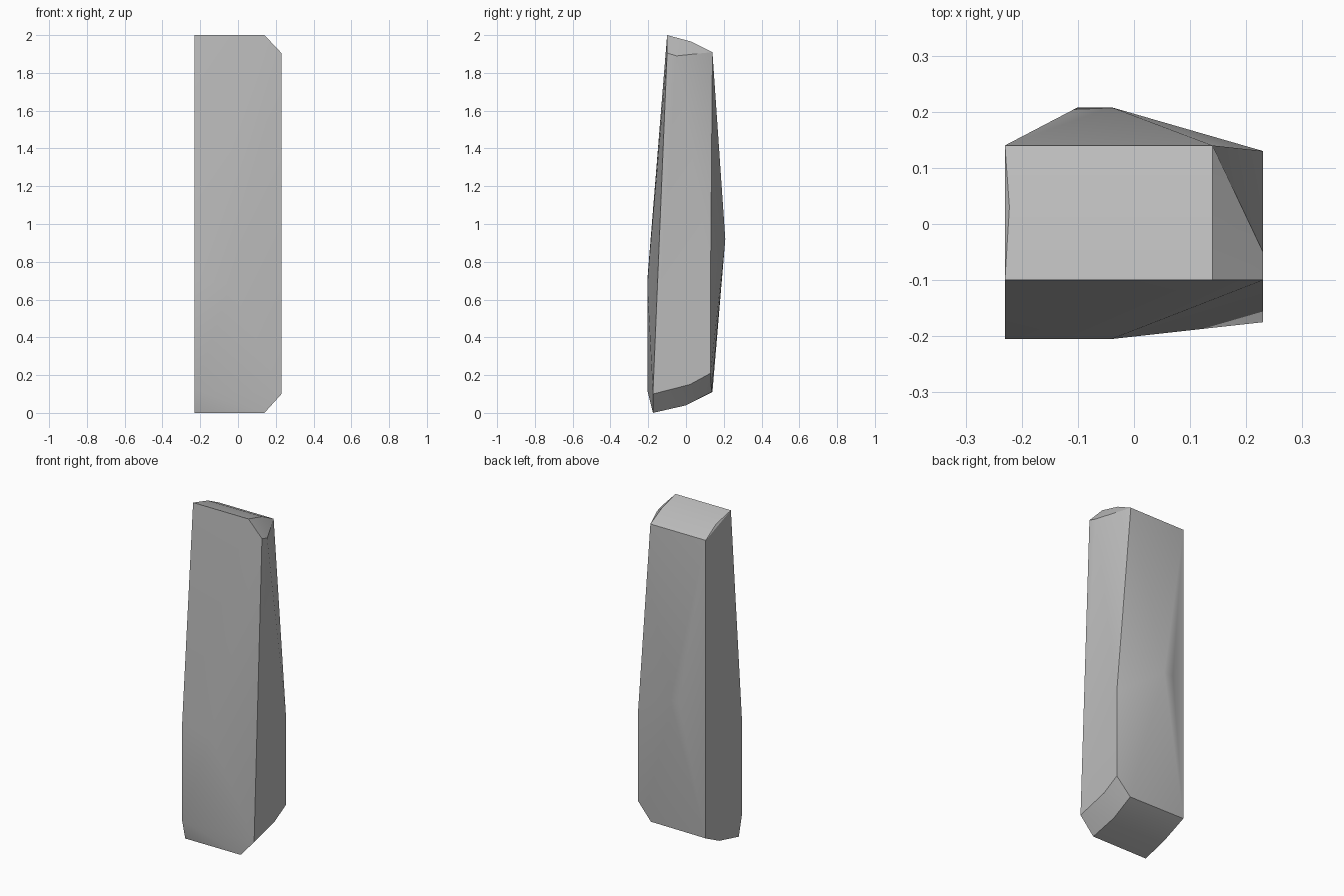
import bpy
import bmesh
import math

default_cube = bpy.data.objects.get("Cube")
if default_cube:
    bpy.data.objects.remove(default_cube, do_unlink=True)


def make_material(name, colour):
    material = bpy.data.materials.new(name)
    material.use_nodes = True
    material.diffuse_color = colour
    shader = material.node_tree.nodes["Principled BSDF"]
    shader.inputs["Base Color"].default_value = colour
    shader.inputs["Roughness"].default_value = 0.9
    return material


def side_points(x, outline):
    """Place a y-z outline at the given x."""
    return [(x, y, z) for y, z in outline]


def make_hull(name, points, material, smooth_angle):
    """Wrap a set of corner points in a closed faceted skin."""
    bm = bmesh.new()
    for point in points:
        bm.verts.new(point)
    hull = bmesh.ops.convex_hull(bm, input=bm.verts[:])
    loose = [v for v in bm.verts if not v.link_faces]
    bmesh.ops.delete(bm, geom=loose, context='VERTS')
    bmesh.ops.recalc_face_normals(bm, faces=bm.faces[:])
    mesh = bpy.data.meshes.new(name)
    bm.to_mesh(mesh)
    bm.free()
    mesh.materials.append(material)
    obj = bpy.data.objects.new(name, mesh)
    bpy.context.collection.objects.link(obj)
    bpy.ops.object.select_all(action='DESELECT')
    obj.select_set(True)
    bpy.context.view_layer.objects.active = obj
    bpy.ops.object.shade_smooth_by_angle(angle=smooth_angle)
    return obj


left, right, cut = -0.23, 0.23, 0.14

# Straight uncut side, running the full height
corners = side_points(left, [(-0.1, 2), (0.14, 1.91), (0.14, 0.11),
                             (-0.175, 0), (-0.205, 0.12), (-0.205, 0.7)])

# Slightly domed top and bottom ends
for x in (left + 0.008, cut):
    corners += side_points(x, [(0.03, 1.965), (0, 0.04)])

# Inner edge of the chipped corners
corners += side_points(cut, [(-0.1, 2), (0.14, 1.91), (0.135, 0.11), (-0.175, 0)])

# Chipped side, tapering towards the top
corners += side_points(right, [(-0.1, 1.905), (-0.05, 1.89), (0.13, 0.74),
                               (0.13, 0.21), (0.02, 0.15), (-0.175, 0.1)])

# Bulges on the front and back faces
corners += side_points(-0.04, [(-0.205, 0.68), (0.208, 0.92)])
corners += side_points(-0.1, [(0.208, 0.92)])

stone_grey = make_material("stone grey", (0.5, 0.5, 0.5, 1))
make_hull("standing_stone", corners, stone_grey, math.radians(30))
